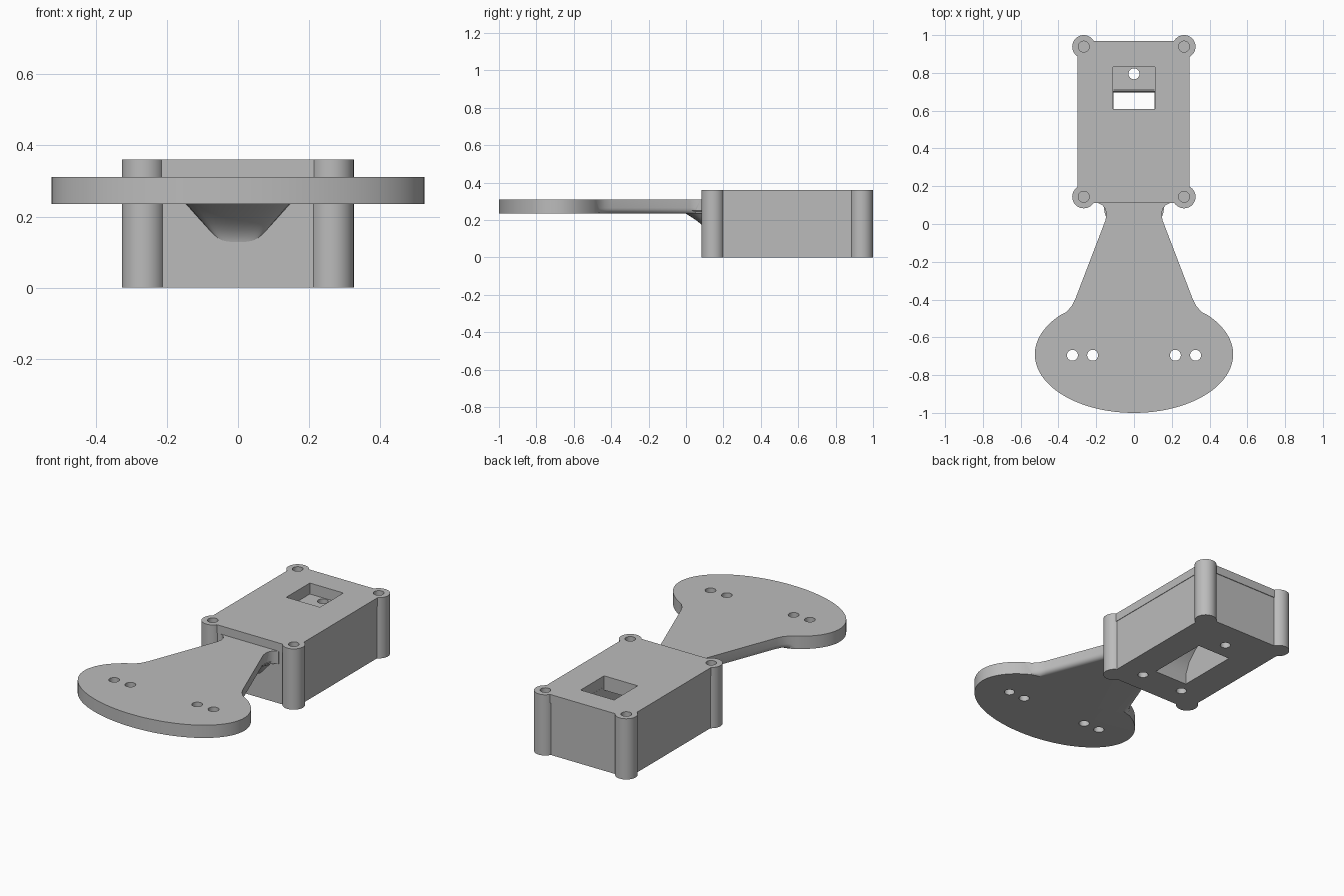
import bpy, bmesh, math
from mathutils import Matrix, Vector

cube = bpy.data.objects.get("Cube")
if cube:
    bpy.data.objects.remove(cube)

grey = bpy.data.materials.new("plain_grey")
grey.use_nodes = True
colour = (0.5, 0.5, 0.5, 1)
grey.diffuse_color = colour
grey.node_tree.nodes["Principled BSDF"].inputs["Base Color"].default_value = colour


def finish(name, bm):
    bmesh.ops.recalc_face_normals(bm, faces=bm.faces[:])
    mesh = bpy.data.meshes.new(name)
    bm.to_mesh(mesh)
    bm.free()
    mesh.materials.append(grey)
    ob = bpy.data.objects.new(name, mesh)
    bpy.context.collection.objects.link(ob)
    return ob


def box(name, lo, hi):
    bm = bmesh.new()
    lo, hi = Vector(lo), Vector(hi)
    bmesh.ops.create_cube(bm, size=1, matrix=Matrix.Translation((lo + hi) / 2)
                          @ Matrix.Diagonal((*(hi - lo), 1)))
    return finish(name, bm)


def rod(name, x, y, r, z0, z1, sides=32):
    bm = bmesh.new()
    bmesh.ops.create_cone(bm, cap_ends=True, segments=sides, radius1=r, radius2=r,
                          depth=z1 - z0, matrix=Matrix.Translation((x, y, (z0 + z1) / 2)))
    return finish(name, bm)


def prism(points, offset):
    bm = bmesh.new()
    face = bm.faces.new([bm.verts.new(p) for p in points])
    ext = bmesh.ops.extrude_face_region(bm, geom=[face])
    bmesh.ops.translate(bm, vec=offset,
                        verts=[v for v in ext["geom"] if isinstance(v, bmesh.types.BMVert)])
    bmesh.ops.recalc_face_normals(bm, faces=bm.faces[:])
    return bm


def combine(target, other, operation):
    mod = target.modifiers.new("combine", "BOOLEAN")
    mod.operation, mod.object, mod.solver = operation, other, "EXACT"
    bpy.context.view_layer.objects.active = target
    bpy.ops.object.modifier_apply(modifier=mod.name)
    bpy.data.objects.remove(other)


def smooth(ob):
    bpy.ops.object.select_all(action="DESELECT")
    ob.select_set(True)
    bpy.context.view_layer.objects.active = ob
    bpy.ops.object.shade_smooth_by_angle(angle=math.radians(35))


# Housing: body, slightly larger lid and four corner posts
TOP = 0.36
housing = box("housing", (-0.297, 0.114, 0), (0.292, 0.966, 0.33))
combine(housing, box("lid", (-0.3, 0.11, 0.31), (0.295, 0.97, TOP)), "UNION")
corners = [(x, y) for x in (-0.266, 0.265) for y in (0.144, 0.939)]
for x, y in corners:
    combine(housing, rod("corner_post", x, y, 0.061, 0, TOP, 40), "UNION")

# Blind screw holes in the posts
for x, y in corners:
    combine(housing, rod("screw_hole", x, y, 0.029, 0.16, 0.5), "DIFFERENCE")

# Square pocket in the lid, with a curved slot running out through the base
combine(housing, box("pocket", (-0.11, 0.61, 0.295), (0.11, 0.83, 0.5)), "DIFFERENCE")
slot = [(0.32, -0.1), (0.32, 0.06), (0.35, 0.13), (0.42, 0.2), (0.51, 0.25), (0.61, 0.275),
        (0.61, 0.31), (0.72, 0.31), (0.715, 0.293), (0.702, 0.285), (0.695, 0.26), (0.695, -0.1)]
combine(housing, finish("slot", prism([(-0.1095, y, z) for y, z in slot], (0.219, 0, 0))),
        "DIFFERENCE")

# Through hole behind the slot and two blind holes in the base
combine(housing, rod("ledge_hole", 0, 0.795, 0.029, -0.1, 0.5), "DIFFERENCE")
for x in (-0.14, 0.14):
    combine(housing, rod("base_hole", x, 0.245, 0.029, -0.1, 0.12), "DIFFERENCE")
smooth(housing)

# Paddle outline: neck with flared root, straight taper, then an elliptical end
Z0, Z1 = 0.235, 0.311
half = [(0.19, 0.13), (0.188, 0.11), (0.168, 0.1), (0.152, 0.08), (0.146, 0.05), (0.151, 0.02),
        (0.312, -0.4), (0.33, -0.434), (0.357, -0.465)]
STEPS = 40
start = math.radians(42)
for i in range(STEPS + 1):
    a = start - (start + math.pi / 2) * i / STEPS
    half.append((0.525 * math.cos(a), -0.69 + 0.31 * math.sin(a)))
outline = half + [(-x, y) for x, y in reversed(half[:-1])]
bm = prism([(x, y, Z0) for x, y in outline], (0, 0, Z1 - Z0))

# Rounded lower edges along the neck
lower = [e for e in bm.edges
         if all(v.co.z < Z0 + 0.001 and -0.47 < v.co.y < 0.06 for v in e.verts)]
bmesh.ops.bevel(bm, geom=lower, offset=0.03, segments=5, profile=0.5, affect="EDGES")
paddle = finish("paddle", bm)
for x in (-0.326, -0.219, 0.219, 0.326):
    combine(paddle, rod("mount_hole", x, -0.695, 0.029, 0, 0.5), "DIFFERENCE")
smooth(paddle)

# Concave gusset blending the paddle's underside into the front wall
bm = bmesh.new()
rings = []
LEVELS, ARC = 8, 16
for i in range(LEVELS + 1):
    t = i / LEVELS
    z = 0.25 - 0.14 * t
    width = 0.16 - 0.125 * t
    reach = 0.004 + 0.145 * (1 - math.sin(t * math.pi / 2)) ** 1.1
    ring = []
    for j in range(ARC + 1):
        a = math.pi * j / ARC
        ring.append(bm.verts.new((width * math.cos(a), 0.12 - reach * math.sin(a) ** 0.6 if 0 < j < ARC else 0.12, z)))
    rings.append(ring)
for low, high in zip(rings, rings[1:]):
    for j in range(ARC + 1):
        k = (j + 1) % (ARC + 1)
        bm.faces.new((low[j], low[k], high[k], high[j]))
bm.faces.new(rings[0])
bm.faces.new(rings[-1])
smooth(finish("gusset", bm))
